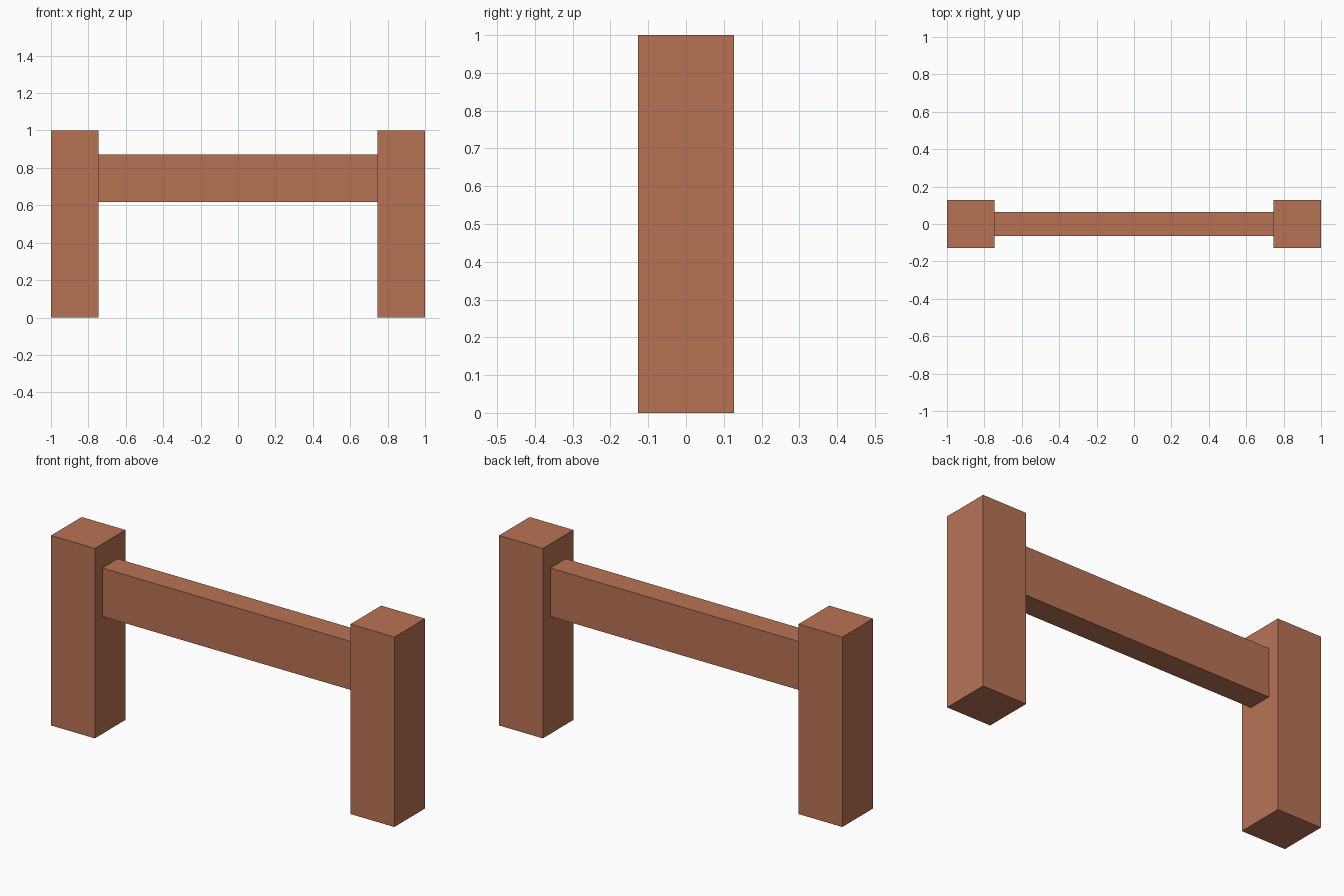
import bpy

if "Cube" in bpy.data.objects:
    bpy.data.objects.remove(bpy.data.objects["Cube"])

clay = bpy.data.materials.new("terracotta")
clay.diffuse_color = (0.479, 0.171, 0.091, 1.0)
clay.use_nodes = True
clay.node_tree.nodes["Principled BSDF"].inputs["Base Color"].default_value = clay.diffuse_color


def box(name, size, location):
    """Axis-aligned box with its scale applied to the mesh."""
    bpy.ops.mesh.primitive_cube_add(size=1, location=location)
    obj = bpy.context.object
    obj.name = name
    for v in obj.data.vertices:
        v.co = [c * s for c, s in zip(v.co, size)]
    obj.data.materials.append(clay)
    return obj


POST = 0.255             # square post width
SPAN = 2 - 2 * POST      # clear distance between the posts

# Two upright posts
for side, name in ((-1, "left_post"), (1, "right_post")):
    box(name, (POST, POST, 1.0), (side * (1 - POST / 2), 0, 0.5))

# Rail, half as thick as the posts
box("rail", (SPAN, POST / 2, POST), (0, 0, 0.745))
